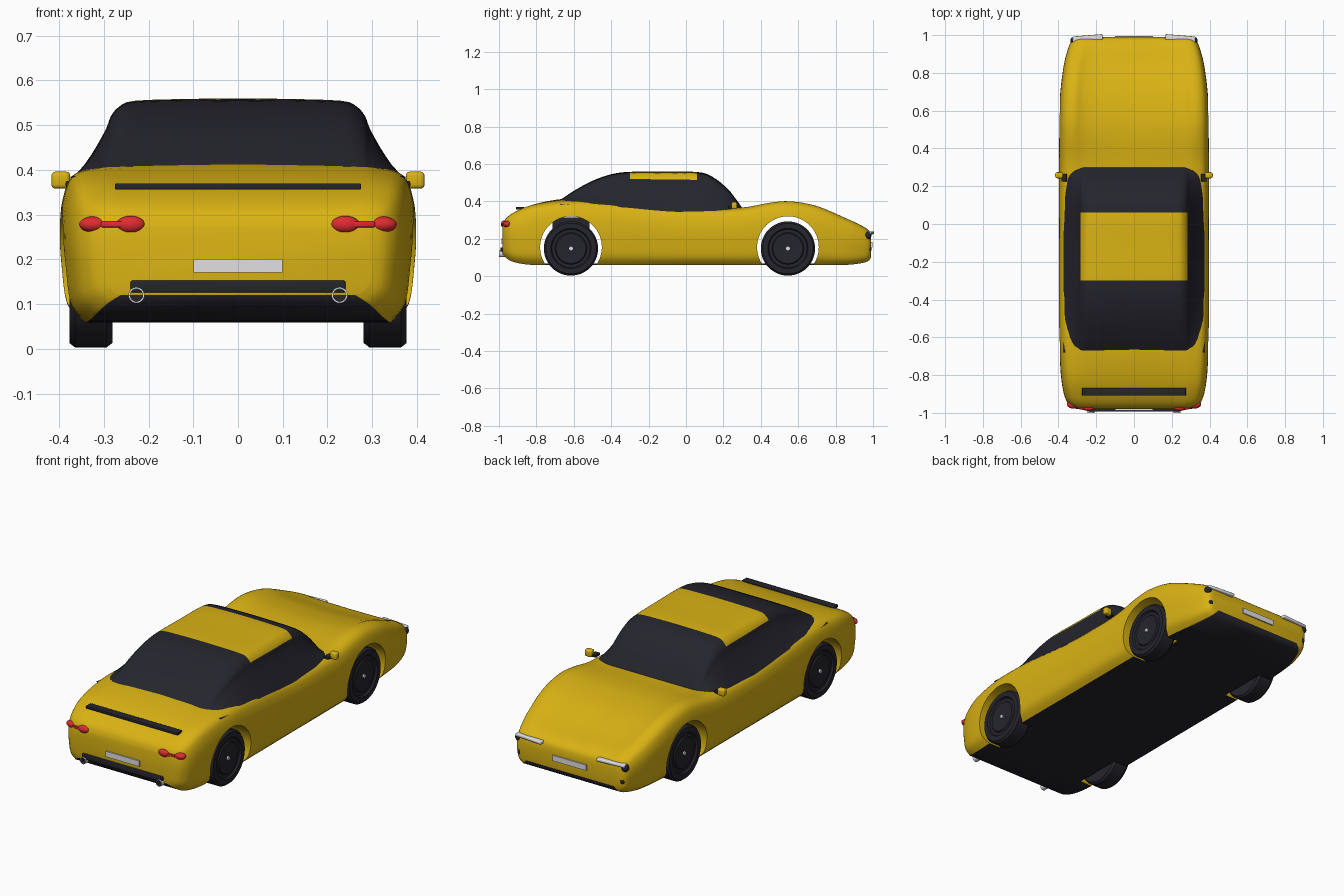
import bpy, bmesh, math
from mathutils import Vector

cube = bpy.data.objects.get("Cube")
if cube:
    bpy.data.objects.remove(cube, do_unlink=True)


def material(name, rgb):
    m = bpy.data.materials.new(name)
    m.use_nodes = True
    m.diffuse_color = (*rgb, 1)
    m.node_tree.nodes["Principled BSDF"].inputs["Base Color"].default_value = (*rgb, 1)
    return m


YELLOW = material("yellow paint", (0.70, 0.45, 0.007))
BLACK = material("dark glass and rubber", (0.018, 0.018, 0.026))
RED = material("red lamp", (0.72, 0.025, 0.03))
WHITE = material("pale metal", (0.75, 0.75, 0.77))


def finish(name, bm, mats, angle=40):
    bmesh.ops.recalc_face_normals(bm, faces=bm.faces[:])
    mesh = bpy.data.meshes.new(name)
    bm.to_mesh(mesh)
    bm.free()
    for m in mats:
        mesh.materials.append(m)
    ob = bpy.data.objects.new(name, mesh)
    bpy.context.collection.objects.link(ob)
    shade(ob, angle)
    return ob


def shade(ob, angle=40):
    bpy.ops.object.select_all(action="DESELECT")
    ob.select_set(True)
    bpy.context.view_layer.objects.active = ob
    bpy.ops.object.shade_smooth_by_angle(angle=math.radians(angle))


def spline(points, n):
    """Smooth curve through all the given tuples."""
    pts = [Vector(p) for p in points]
    out = []
    for i in range(len(pts) - 1):
        a, b, c, d = pts[max(i - 1, 0)], pts[i], pts[i + 1], pts[min(i + 2, len(pts) - 1)]
        for k in range(n):
            t = k / n
            out.append(b + 0.5 * t * (c - a + t * (2 * a - 5 * b + 4 * c - d
                                                   + t * (3 * b - a - 3 * c + d))))
    return out + [pts[-1]]


def loft(rings):
    """Skin half sections, mirrored across x, running from bottom to top centre."""
    bm = bmesh.new()
    loops = []
    for y, half in rings:
        full = half + [(-x, z) for x, z in half[-2:0:-1]]
        loops.append([bm.verts.new((x, y, z)) for x, z in full])
    n = len(loops[0])
    for a, b in zip(loops, loops[1:]):
        for i in range(n):
            bm.faces.new((a[i], a[(i + 1) % n], b[(i + 1) % n], b[i]))
    bm.faces.new(loops[0])
    bm.faces.new(loops[-1])
    return bm


def box(name, loc, size, mat, bevel=0.0, turn=0):
    bm = bmesh.new()
    bmesh.ops.create_cube(bm, size=1)
    for v in bm.verts:
        v.co = Vector(c * s for c, s in zip(v.co, size))
    if bevel:
        bmesh.ops.bevel(bm, geom=bm.edges[:], offset=bevel, segments=3, affect="EDGES", profile=0.5)
    ob = finish(name, bm, [mat])
    ob.location = loc
    ob.rotation_euler.z = turn
    return ob


def ball(name, loc, size, mat):
    bm = bmesh.new()
    bmesh.ops.create_uvsphere(bm, u_segments=20, v_segments=12, radius=1)
    for v in bm.verts:
        v.co = Vector(c * s for c, s in zip(v.co, size))
    ob = finish(name, bm, [mat], 80)
    ob.location = loc


def lathe(name, loc, profile, mats, axis, rule=None, steps=48):
    """Spin a (radius, offset) profile round the x or y axis."""
    bm = bmesh.new()
    rows = []
    for r, o in profile:
        row = []
        for k in range(steps):
            a = 2 * math.pi * k / steps
            u, w = r * math.cos(a), r * math.sin(a)
            row.append(bm.verts.new((o, u, w) if axis == "x" else (u, o, w)))
        rows.append(row)
    for j, (a, b) in enumerate(zip(rows, rows[1:])):
        for k in range(steps):
            f = bm.faces.new((a[k], a[(k + 1) % steps], b[(k + 1) % steps], b[k]))
            f.material_index = rule(j) if rule else 0
    for row, j in ((rows[0], 0), (rows[-1], len(rows) - 1)):
        bm.faces.new(row).material_index = rule(j) if rule else 0
    ob = finish(name, bm, mats, 35)
    ob.location = loc
    return ob


# Body shell: stations of (y, half width, centre top, fender top, bottom)
stations = [(-.98, .30, .27, .27, .12), (-.965, .335, .305, .305, .10), (-.92, .365, .34, .34, .075),
            (-.82, .385, .382, .38, .06), (-.66, .395, .413, .402, .06), (-.5, .398, .41, .402, .06),
            (-.3, .398, .385, .385, .06), (-.1, .397, .368, .365, .06), (.1, .397, .36, .36, .06),
            (.3, .397, .365, .366, .06), (.45, .397, .376, .393, .06), (.56, .397, .372, .40, .06),
            (.7, .39, .345, .375, .06), (.85, .37, .29, .312, .06), (.94, .345, .262, .27, .07),
            (.98, .325, .235, .24, .085), (.99, .30, .2, .2, .11)]
side = [(.875, 0), (.96, .13), (.99, .38), (1, .6), (.985, .8), (.93, .95), (.8, 1)]
rings = []
for y, w, c, f, b in spline(stations, 4):
    flank = [(u * w, b + (f - b) * t) for u, t in side] + [(.6 * w, c + .35 * (f - c)), (0, c)]
    rings.append((y, [(0, b)] + [tuple(p) for p in spline(flank, 4)]))
bm = loft(rings)
sill = {y: half[1][1] for y, half in rings}
bm.normal_update()
for face in bm.faces:
    if all(abs(v.co.z - min(q.co.z for q in e.verts)) < 1 for e in face.edges for v in e.verts):
        low = all(v.co.z < min(sill.items(), key=lambda s: abs(s[0] - v.co.y))[1] + 1e-5
                  for v in face.verts)
        face.material_index = 1 if low else 0
body = finish("body", bm, [YELLOW, BLACK])

# Wheel arches cut right across the body
REAR, FRONT = -.615, .545
for y in (REAR, FRONT):
    cutter = lathe("arch_cutter", (0, y, .155), [(.165, -.6), (.165, .6)], [YELLOW], "x", steps=64)
    cutter.hide_render = True
    bpy.context.view_layer.objects.active = body
    cut = body.modifiers.new("arch", "BOOLEAN")
    cut.operation, cut.solver, cut.object = "DIFFERENCE", "EXACT", cutter
    bpy.ops.object.modifier_apply(modifier=cut.name)
    bpy.data.objects.remove(cutter, do_unlink=True)
    box("floor_panel", (0, y, .064), (.54, .36, .008), BLACK)
shade(body)
box("inner_bay", (0, REAR, .25), (.5, .2, .13), BLACK)

# Glass cabin with painted roof panel: stations of (y, base, top, half width)
cabin = [(-.68, .385, .402, .374), (-.6, .38, .456, .374), (-.5, .38, .51, .374), (-.4, .372, .545, .374),
         (-.3, .365, .558, .374), (-.12, .348, .559, .373), (.06, .34, .557, .371), (.14, .34, .532, .37),
         (.22, .34, .47, .368), (.27, .345, .408, .366), (.30, .345, .366, .364)]
curve = [(1, 0), (.88, .34), (.79, .65), (.76, .8), (.71, .91), (.62, .975), (.3, .995), (0, 1)]
rings = []
for y, lo, hi, w in spline(cabin, 4):
    half = [(u * w, lo + (hi - lo) * t) for u, t in curve]
    rings.append((y, [(0, lo)] + [tuple(p) for p in spline(half, 3)]))
bm = loft(rings)
for face in bm.faces:
    p = face.calc_center_median()
    if abs(p.x) < .283 and -.3 < p.y < .06 and p.z > .45:
        face.material_index = 1
finish("cabin", bm, [BLACK, YELLOW], 60)

# Wheels, mirrors, lamps and exhausts on both sides
tyre = [(.11, -.045), (.135, -.048), (.145, -.035), (.145, .035), (.135, .048), (.108, .048),
        (.102, .038), (.085, .038), (.08, .044), (.03, .04), (.01, .04), (.01, .048)]
for s in (-1, 1):
    for y, label in ((REAR, "rear"), (FRONT, "front")):
        lathe(label + "_wheel", (s * .329, y, .148), [(r, o * s) for r, o in tyre],
              [BLACK, WHITE], "x", lambda j: int(j >= len(tyre) - 2))
    box("mirror", (s * .396, .258, .377), (.042, .032, .038), YELLOW, .009)
    box("mirror_stem", (s * .37, .245, .368), (.03, .04, .014), BLACK, .003)
    ball("tail_lamp_inner", (s * .24, -.974, .278), (.032, .016, .019), RED)
    ball("tail_lamp_outer", (s * .322, -.955, .278), (.033, .022, .018), RED)
    box("tail_lamp_bridge", (s * .28, -.972, .278), (.05, .02, .013), RED, .003, s * .2)
    lathe("exhaust", (s * .227, -.97, .12), [(.018, .06), (.018, -.03), (.014, -.03), (.014, -.01)],
          [WHITE, BLACK], "y", lambda j: int(j >= 2), 24)
    box("head_lamp", (s * .245, .984, .232), (.16, .03, .016), WHITE, .005, -s * .08)
    ball("side_lamp", (s * .318, .972, .217), (.019, .019, .021), BLACK)
    ball("fog_lamp", (s * .306, .975, .145), (.016, .017, .019), BLACK)

# Centre trim
box("spoiler", (0, -.888, .363), (.55, .042, .014), BLACK, .003)
box("rear_bumper_bar", (0, -.978, .139), (.48, .03, .027), BLACK, .004)
box("rear_plate", (0, -.982, .186), (.2, .009, .03), WHITE)
box("front_plate", (0, .992, .168), (.2, .009, .03), WHITE)
